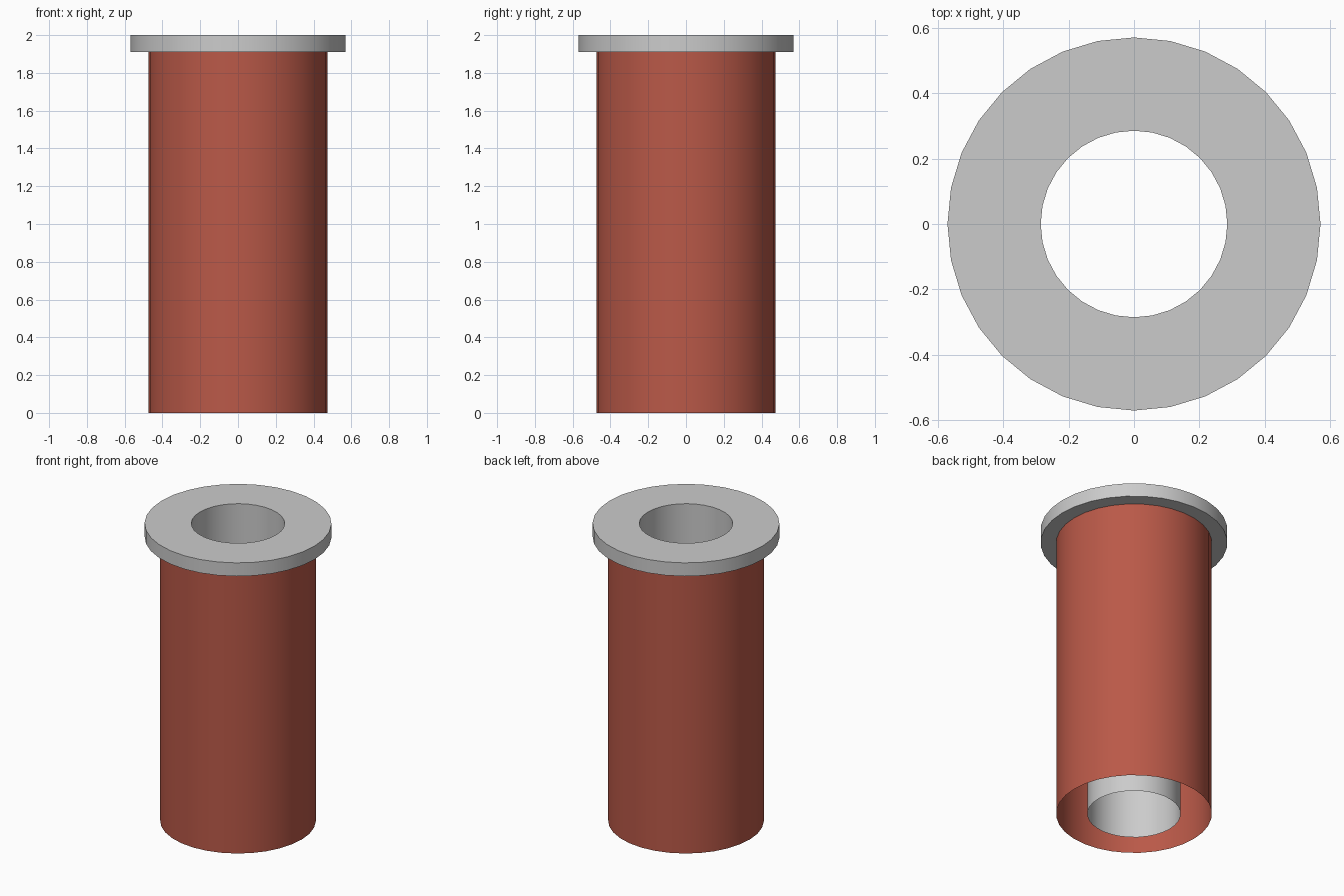
import bpy, math

if "Cube" in bpy.data.objects:
    bpy.data.objects.remove(bpy.data.objects["Cube"])

SIDES = 32


def revolve(name, profile, color=None):
    """Spin an open (radius, z) profile around z, leaving its ends open."""
    verts = [(r * math.cos(2 * math.pi * i / SIDES), r * math.sin(2 * math.pi * i / SIDES), z)
             for r, z in profile for i in range(SIDES)]
    faces = []
    for k in range(len(profile) - 1):
        a, b = k * SIDES, (k + 1) * SIDES
        for i in range(SIDES):
            j = (i + 1) % SIDES
            faces.append((a + i, a + j, b + j, b + i))
    mesh = bpy.data.meshes.new(name)
    mesh.from_pydata(verts, [], faces)
    obj = bpy.data.objects.new(name, mesh)
    bpy.context.collection.objects.link(obj)
    if color:
        mat = bpy.data.materials.new(name + "_paint")
        mat.diffuse_color = color
        mat.use_nodes = True
        mat.node_tree.nodes["Principled BSDF"].inputs["Base Color"].default_value = mat.diffuse_color
        mesh.materials.append(mat)
    bpy.ops.object.select_all(action='DESELECT')
    obj.select_set(True)
    bpy.context.view_layer.objects.active = obj
    bpy.ops.object.shade_smooth_by_angle(angle=math.radians(30))
    return obj


# Red outer wall, open at the bottom
revolve("outer_sleeve", [(0.475, 0), (0.475, 1.91)], (0.49, 0.10, 0.065, 1))

# Flange underside, rim and top, continuing down the bore as the inner liner
revolve("flange_and_liner",
        [(0.475, 1.91), (0.57, 1.91), (0.57, 2.0), (0.285, 2.0), (0.285, 0)])
